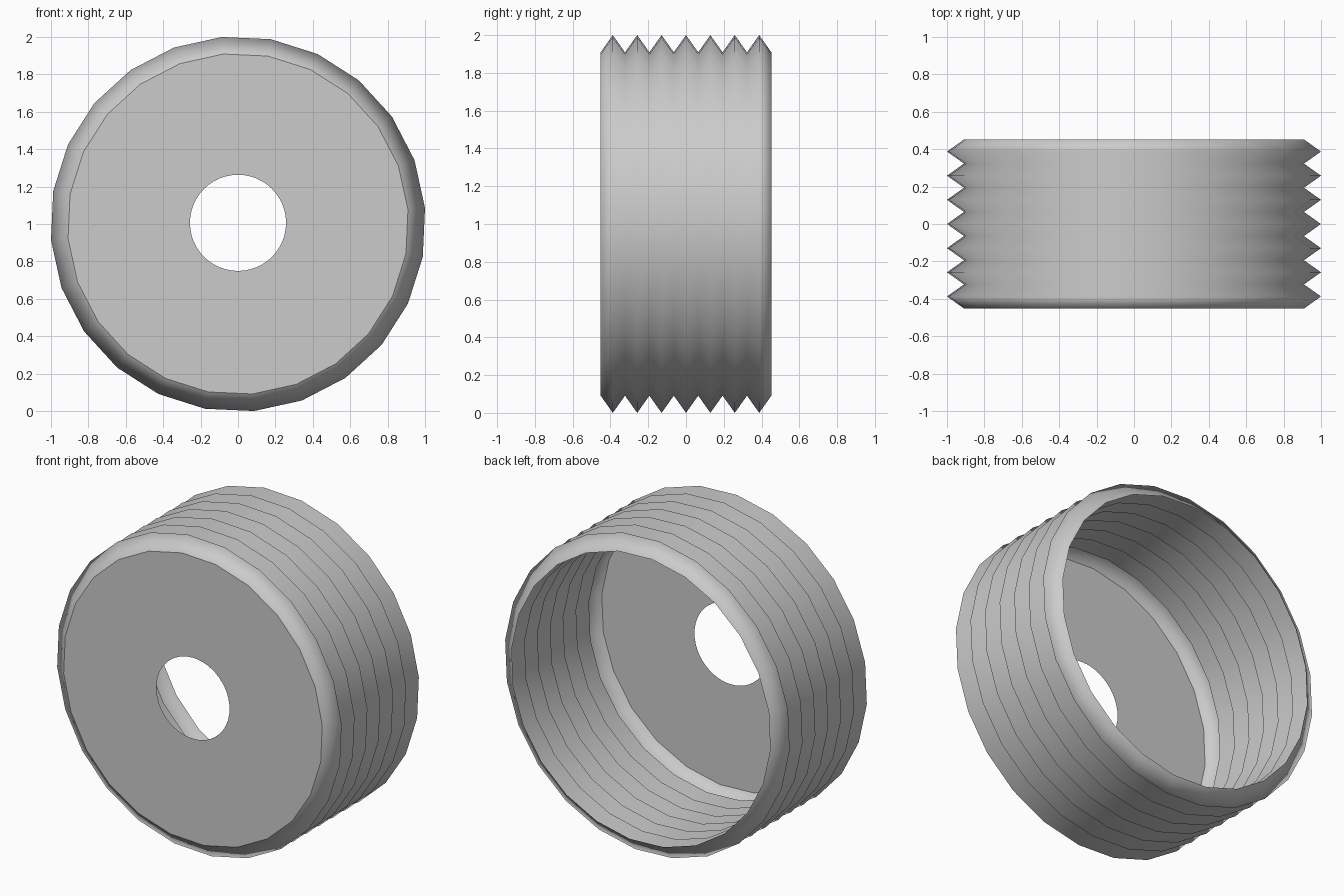
import bpy, bmesh, math

if "Cube" in bpy.data.objects:
    bpy.data.objects.remove(bpy.data.objects["Cube"])

SIDES, PHASE = 24, math.radians(4.9)
R_PEAK, R_VALLEY, DEPTH, PLEATS = 1.0035, 0.912, 0.452, 7


def ring(bm, radius, y, z, sides, phase=0.0):
    return [bm.verts.new((radius * math.cos(phase + i * math.tau / sides), y,
                          z + radius * math.sin(phase + i * math.tau / sides)))
            for i in range(sides)]


def finish(bm, name, smooth):
    mesh = bpy.data.meshes.new(name)
    for f in bm.faces:
        f.smooth = smooth
    bm.to_mesh(mesh)
    bm.free()
    obj = bpy.data.objects.new(name, mesh)
    bpy.context.collection.objects.link(obj)
    return obj


# Pleated wall: alternating valley and peak rings, open at the back
bm = bmesh.new()
rings = [ring(bm, R_PEAK if k % 2 else R_VALLEY,
              -DEPTH + k * DEPTH / PLEATS, 1.0, SIDES, PHASE)
         for k in range(2 * PLEATS + 1)]
for a, b in zip(rings, rings[1:]):
    for i in range(SIDES):
        j = (i + 1) % SIDES
        bm.faces.new((a[i], b[i], b[j], a[j]))
bm.normal_update()
# Orient the wall outwards
if sum(f.normal.x * f.calc_center_median().x for f in bm.faces) < 0:
    bmesh.ops.reverse_faces(bm, faces=bm.faces[:])
finish(bm, "pleated_wall", True)

# Front disc with a round hole
bm = bmesh.new()
edges = []
for loop in (ring(bm, R_VALLEY, -DEPTH, 1.0, SIDES, PHASE),
             ring(bm, 0.257, -DEPTH, 1.006, 48)):
    edges += [bm.edges.new((loop[i - 1], loop[i])) for i in range(len(loop))]
bmesh.ops.triangle_fill(bm, edges=edges, use_beauty=True, normal=(0, -1, 0))
bm.normal_update()
for f in bm.faces:
    if f.normal.y > 0:
        f.normal_flip()
finish(bm, "front_disc", False)
